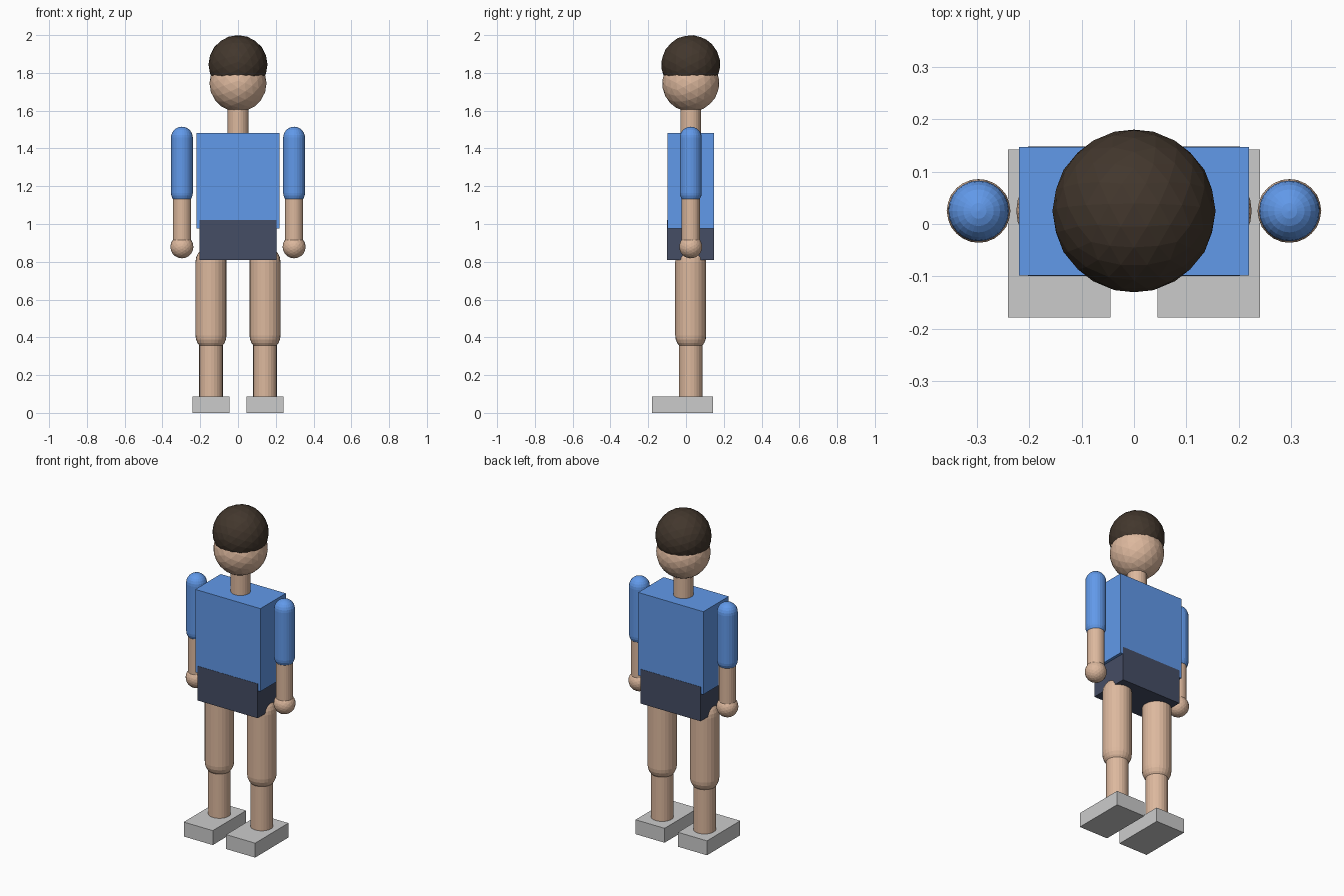
import bpy, bmesh
from math import sin, cos, pi, radians
from mathutils import Matrix, Vector

if "Cube" in bpy.data.objects:
    bpy.data.objects.remove(bpy.data.objects["Cube"])

CY = 0.025      # body axis in y


def material(name, rgb):
    m = bpy.data.materials.new(name)
    m.diffuse_color = (*rgb, 1)
    m.use_nodes = True
    m.node_tree.nodes["Principled BSDF"].inputs["Base Color"].default_value = m.diffuse_color
    return m


SKIN = material("skin", (0.72, 0.48, 0.34))
SHIRT = material("shirt_blue", (0.12, 0.32, 0.82))
SHORTS = material("shorts_navy", (0.06, 0.075, 0.13))
HAIR = material("hair_brown", (0.055, 0.038, 0.026))


def finish(name, bm, mat):
    bmesh.ops.recalc_face_normals(bm, faces=bm.faces[:])
    me = bpy.data.meshes.new(name)
    bm.to_mesh(me)
    bm.free()
    if mat:
        me.materials.append(mat)
    ob = bpy.data.objects.new(name, me)
    bpy.context.collection.objects.link(ob)
    return ob


def box(name, lo, hi, mat=None):
    lo, hi = Vector(lo), Vector(hi)
    bm = bmesh.new()
    bmesh.ops.create_cube(bm, size=1, matrix=Matrix.Translation((lo + hi) / 2)
                          @ Matrix.Diagonal((*(hi - lo), 1)))
    return finish(name, bm, mat)


def ball(name, x, z, r, mat):
    # icosphere turned so an edge, not a corner, lies on the vertical axis
    bm = bmesh.new()
    rot = Matrix.Rotation(pi / 2, 4, 'Z') @ Matrix.Rotation(radians(31.717), 4, 'Y')
    bmesh.ops.create_icosphere(bm, subdivisions=3, radius=r,
                               matrix=Matrix.Translation((x, CY, z)) @ rot)
    return finish(name, bm, mat)


def cylinder(name, x, z0, z1, r, mat):
    bm = bmesh.new()
    bmesh.ops.create_cone(bm, cap_ends=True, segments=24, radius1=r, radius2=r,
                          depth=z1 - z0,
                          matrix=Matrix.Translation((x, CY, (z0 + z1) / 2)))
    return finish(name, bm, mat)


def capsule(name, x, z0, z1, r, mat, rings=6, sides=24):
    # z0 and z1 are the centres of the end domes
    bm = bmesh.new()
    angles = [-pi / 2 + i * pi / 2 / rings for i in range(rings + 1)]
    pts = [(r * cos(a), z0 + r * sin(a)) for a in angles]
    pts += [(r * cos(a), z1 - r * sin(a)) for a in reversed(angles)]
    vs = [bm.verts.new((x + px, CY, pz)) for px, pz in pts]
    edges = [bm.edges.new(e) for e in zip(vs, vs[1:])]
    bmesh.ops.spin(bm, geom=vs + edges, cent=(x, CY, 0), axis=(0, 0, 1),
                   angle=2 * pi, steps=sides)
    bmesh.ops.remove_doubles(bm, verts=bm.verts[:], dist=1e-4)
    return finish(name, bm, mat)


# head, hair and neck
ball("head", 0, 1.745, 0.151, SKIN)
ball("hair", 0, 1.844, 0.156, HAIR)
cylinder("neck", 0, 1.44, 1.64, 0.055, SKIN)

# torso and slightly deeper shorts
box("torso", (-0.22, -0.098, 0.977), (0.22, 0.147, 1.483), SHIRT)
box("shorts", (-0.203, -0.0995, 0.81), (0.203, 0.1485, 1.02), SHORTS)

# limbs on both sides
for side, s in (("left", 1), ("right", -1)):
    ax, lx = s * 0.297, s * 0.143
    capsule(f"{side}_sleeve", ax, 1.165, 1.457, 0.058, SHIRT)
    cylinder(f"{side}_forearm", ax, 0.88, 1.16, 0.048, SKIN)
    ball(f"{side}_hand", ax, 0.879, 0.061, SKIN)
    capsule(f"{side}_thigh", lx, 0.41, 0.80, 0.082, SKIN)
    cylinder(f"{side}_shin", lx, 0.05, 0.40, 0.0625, SKIN)
    box(f"{side}_shoe", (lx - 0.098, -0.179, 0), (lx + 0.098, 0.142, 0.088))
